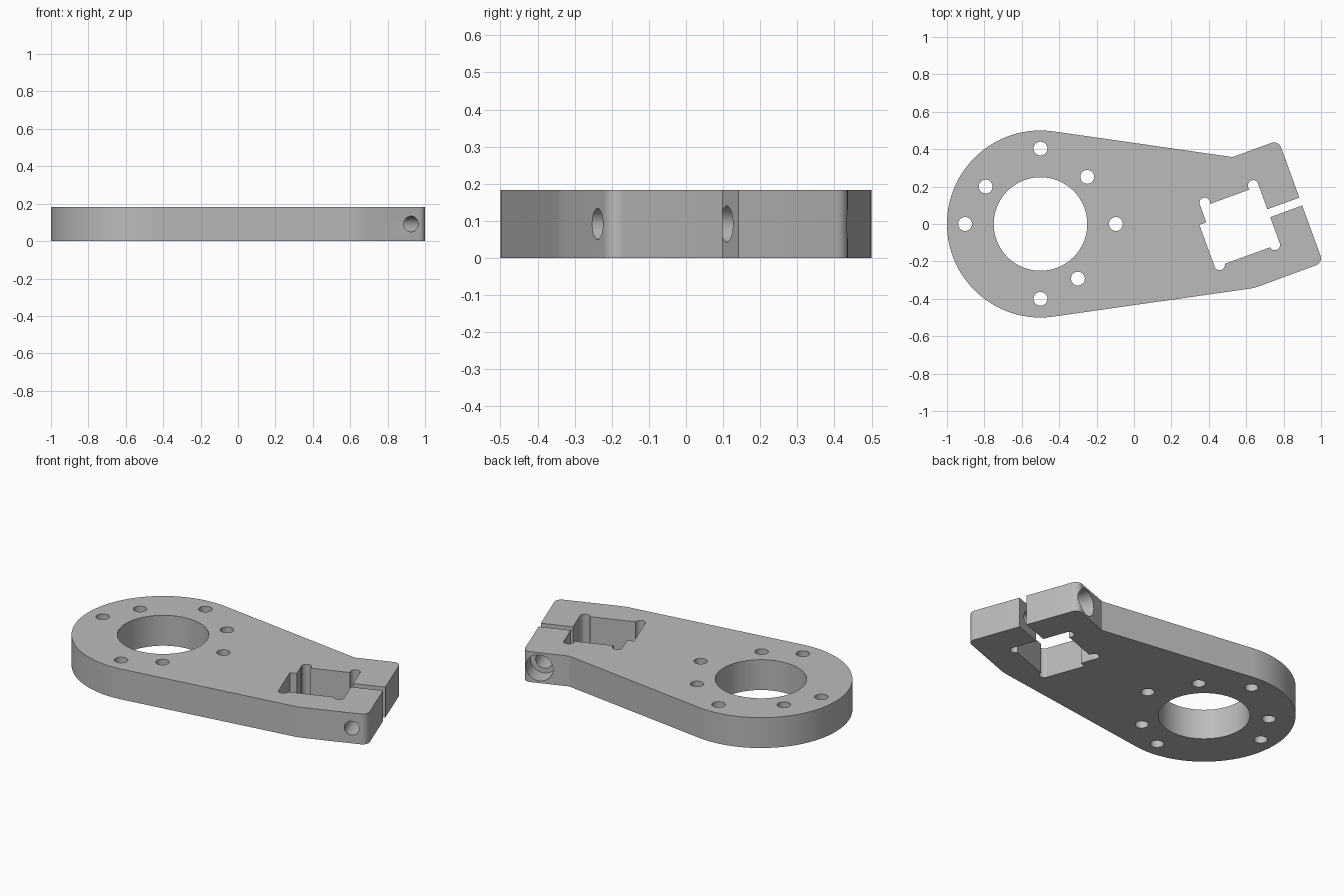
import bpy
import bmesh
from math import sin, cos, pi, atan2, acos, hypot, radians, tan
from mathutils import Vector, Matrix

THICK = 0.183
TILT = radians(20)
RING = Vector((-0.5, 0))      # centre of the round end
RING_R = 0.5
U = Vector((cos(TILT), sin(TILT)))     # clamp axes
V = Vector((-sin(TILT), cos(TILT)))

if "Cube" in bpy.data.objects:
    bpy.data.objects.remove(bpy.data.objects["Cube"])

metal = bpy.data.materials.new("plain_grey_metal")
metal.use_nodes = True
GREY = (0.5, 0.5, 0.5, 1)
metal.diffuse_color = GREY
metal.node_tree.nodes["Principled BSDF"].inputs["Base Color"].default_value = GREY


def clamp(a, b):
    """Point in the tilted clamp frame."""
    return U * a + V * b


def arc(centre, r, start, end, steps):
    angles = [start + (end - start) * i / steps for i in range(steps + 1)]
    return [centre + Vector((cos(t), sin(t))) * r for t in angles]


def fillet(before, corner, after, r, steps=8):
    """Rounded corner of a counter-clockwise convex profile."""
    p, q = (before - corner).normalized(), (after - corner).normalized()
    half = p.angle(q) / 2
    centre = corner + (p + q).normalized() * (r / sin(half))
    first = corner + p * (r / tan(half)) - centre
    start = atan2(first.y, first.x)
    return arc(centre, r, start, start + pi - 2 * half, steps)


def make_object(name, bm):
    bmesh.ops.recalc_face_normals(bm, faces=bm.faces)
    mesh = bpy.data.meshes.new(name)
    bm.to_mesh(mesh)
    bm.free()
    mesh.materials.append(metal)
    ob = bpy.data.objects.new(name, mesh)
    bpy.context.collection.objects.link(ob)
    return ob


def prism(name, profile, low, high):
    bm = bmesh.new()
    face = bm.faces.new([bm.verts.new((p.x, p.y, low)) for p in profile])
    top = bmesh.ops.extrude_face_region(bm, geom=[face])["geom"]
    moved = [v for v in top if isinstance(v, bmesh.types.BMVert)]
    bmesh.ops.translate(bm, verts=moved, vec=(0, 0, high - low))
    return make_object(name, bm)


def rod(name, start, end, r, segments=32):
    bm = bmesh.new()
    axis = end - start
    turn = axis.to_track_quat('Z', 'Y').to_matrix().to_4x4()
    bmesh.ops.create_cone(bm, cap_ends=True, segments=segments, radius1=r, radius2=r,
                          depth=axis.length,
                          matrix=Matrix.Translation((start + end) / 2) @ turn)
    return make_object(name, bm)


def drill(name, p, r, segments=32):
    return rod(name, Vector((p.x, p.y, -0.1)), Vector((p.x, p.y, THICK + 0.1)), r, segments)


def bore(name, low, high, r):
    """Bolt bore running across the clamp jaws."""
    ends = [clamp(0.788, b).to_3d() + Vector((0, 0, THICK / 2)) for b in (low, high)]
    return rod(name, ends[0], ends[1], r, 40)


def tangent_angle(p):
    d = p - RING
    return atan2(abs(d.y), d.x) + acos(RING_R / hypot(d.x, d.y))


# Plate outline: round end, tapering sides, tilted clamp head
upper, lower = Vector((0.527, 0.358)), Vector((0.644, -0.342))
top_corner, end_corner = clamp(0.879, 0.156), clamp(0.879, -0.54)
round_end = arc(RING, RING_R, tangent_angle(upper), 2 * pi - tangent_angle(lower), 64)
outline = (round_end
           + fillet(round_end[-1], lower, end_corner, 0.3, 4)
           + fillet(lower, end_corner, top_corner, 0.04)
           + fillet(end_corner, top_corner, upper, 0.04)
           + [upper])
plate = prism("clamp_plate", outline, 0, THICK)

# Main opening and mounting holes
cutters = [drill("main_opening", RING, 0.25, 80)]
for x, y in [(-0.5, 0.403), (-0.5, -0.4), (-0.903, 0), (-0.097, 0),
             (-0.793, 0.2), (-0.25, 0.252), (-0.3, -0.292)]:
    cutters.append(drill("mounting_hole", Vector((x, y)), 0.037))

# Stepped square pocket with corner reliefs
pocket = [(0.697, -0.038), (0.366, -0.038), (0.366, -0.124),
          (0.327, -0.124), (0.327, -0.366), (0.697, -0.366)]
cutters.append(prism("pocket", [clamp(*p) for p in pocket], -0.1, THICK + 0.1))
for a, b in [(0.669, -0.024), (0.394, -0.024), (0.669, -0.362), (0.355, -0.362)]:
    cutters.append(drill("corner_relief", clamp(a, b), 0.0285))

# Clamping slot
slot = [(0.6, -0.215), (1, -0.215), (1, -0.17), (0.6, -0.17)]
cutters.append(prism("slot", [clamp(*p) for p in slot], -0.1, THICK + 0.1))

# Bolt bores: threaded side, clearance side, head recess
cutters += [bore("thread_bore", -0.7, -0.195, 0.042),
            bore("clearance_bore", -0.19, 0.1, 0.049),
            bore("head_recess", 0.05, 0.4, 0.078)]

# Cut everything out of the plate
bpy.ops.object.select_all(action='DESELECT')
bpy.context.view_layer.objects.active = plate
plate.select_set(True)
for cutter in cutters:
    cutter.hide_render = True
    mod = plate.modifiers.new("cut", 'BOOLEAN')
    mod.operation = 'DIFFERENCE'
    mod.solver = 'EXACT'
    mod.object = cutter
    bpy.ops.object.modifier_apply(modifier=mod.name)
    bpy.data.objects.remove(cutter)

bpy.ops.object.shade_smooth_by_angle(angle=radians(20))
